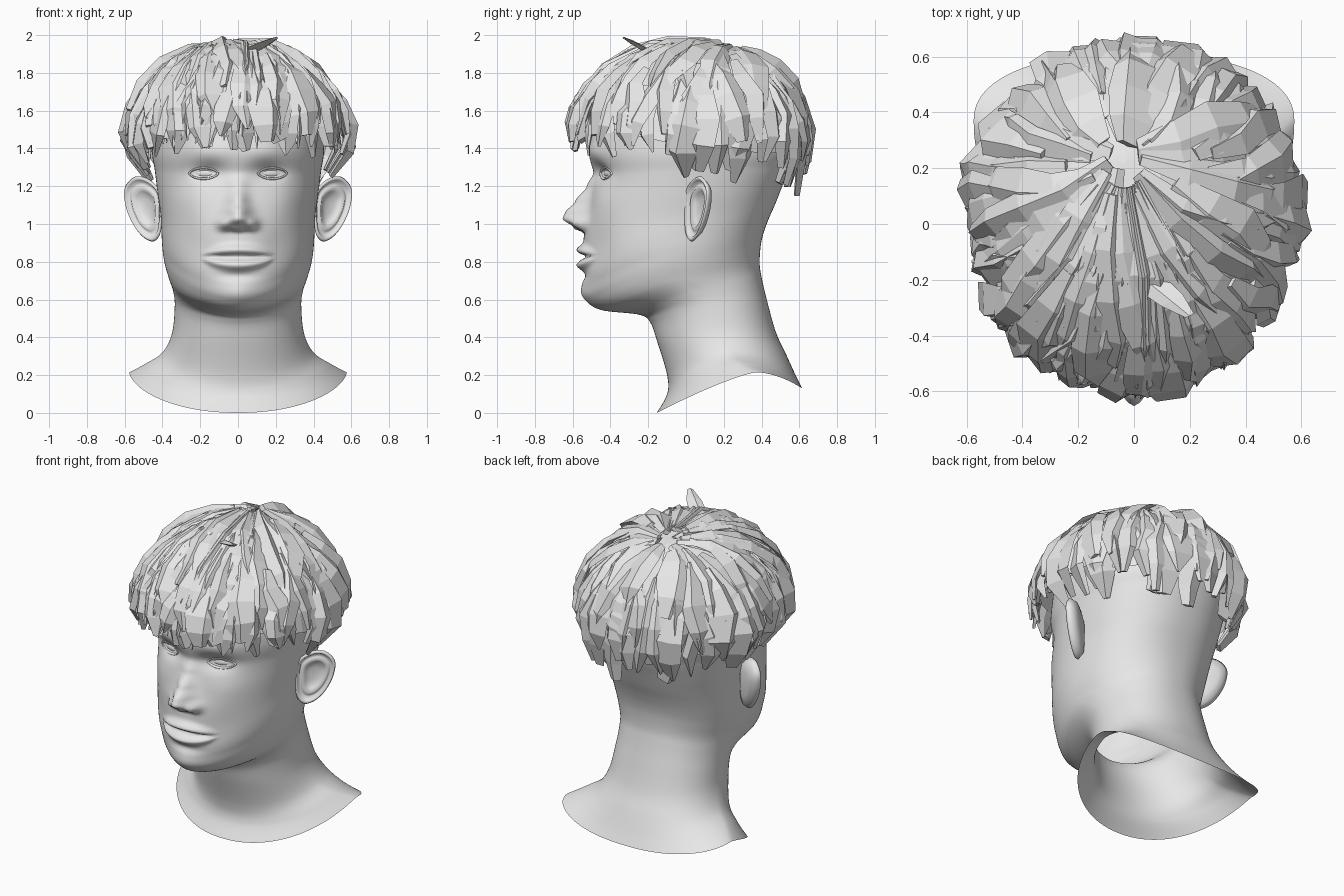
import bpy, bmesh, random
from math import sin, cos, pi, exp, radians, sqrt
from mathutils import Vector
from mathutils.bvhtree import BVHTree

random.seed(11)
uni = random.uniform
cube = bpy.data.objects.get("Cube")
if cube:
    bpy.data.objects.remove(cube, do_unlink=True)

GREY = (0.8, 0.8, 0.8, 1)
clay = bpy.data.materials.new("clay_grey")
clay.use_nodes = True
clay.diffuse_color = GREY
clay.node_tree.nodes["Principled BSDF"].inputs["Base Color"].default_value = GREY


def finish(bm, name, smooth):
    bmesh.ops.recalc_face_normals(bm, faces=bm.faces)
    for f in bm.faces:
        f.smooth = smooth
    mesh = bpy.data.meshes.new(name)
    bm.to_mesh(mesh)
    mesh.materials.append(clay)
    obj = bpy.data.objects.new(name, mesh)
    bpy.context.collection.objects.link(obj)


def spline(pts, steps, closed=False):
    """Catmull-Rom through tuples of any length."""
    n, out = len(pts), []
    pick = (lambda i: pts[i % n]) if closed else (lambda i: pts[max(0, min(n - 1, i))])
    for i in range(n if closed else n - 1):
        for k in range(steps):
            t = k / steps
            out.append(tuple(
                b + 0.5 * t * (c - a + t * (2*a - 5*b + 4*c - d + t * (3*(b - c) + d - a)))
                for a, b, c, d in zip(pick(i - 1), pick(i), pick(i + 1), pick(i + 2))))
    if not closed:
        out.append(tuple(pts[-1]))
    return out


def loft(bm, rings, cap_start=False, cap_end=False):
    rows = [[bm.verts.new(p) for p in ring] for ring in rings]
    n = len(rows[0])
    for a, b in zip(rows, rows[1:]):
        for i in range(n):
            j = (i + 1) % n
            bm.faces.new((a[i], a[j], b[j], b[i]))
    if cap_start:
        bm.faces.new(rows[0])
    if cap_end:
        bm.faces.new(rows[-1])


def ramp(x, pts):
    if x <= pts[0][0] or x >= pts[-1][0]:
        return 0
    for (a, u), (b, v) in zip(pts, pts[1:]):
        if x <= b:
            t = (x - a) / (b - a)
            return u + (v - u) * t * t * (3 - 2 * t)


def bump(x, z, cx, cz, sx, sz):
    return exp(-((x - cx) / sx) ** 2 - ((z - cz) / sz) ** 2)


# Neck and head rings: front y, front z, back y, back z, half width, side z, side y
RINGS = [
    (-.155, 0, .615, .13, .575, .215, .37), (-.1, .1, .58, .2, .49, .26, .29),
    (-.1, .2, .53, .31, .4, .32, .23), (-.15, .37, .475, .43, .35, .42, .18),
    (-.19, .48, .425, .61, .335, .56, .12), (-.25, .52, .4, .72, .342, .64, .05),
    (-.45, .545, .39, .79, .365, .71, -.04), (-.53, .6, .395, .88, .388, .79, -.06),
    (-.545, .68, .41, .95, .4, .87, -.05), (-.54, .8, .435, 1.02, .405, .95, -.03),
    (-.54, .95, .47, 1.1, .41, 1.05, 0), (-.515, 1.1, .51, 1.2, .425, 1.16, .02),
    (-.49, 1.25, .55, 1.3, .44, 1.28, .03), (-.51, 1.4, .58, 1.42, .455, 1.41, .04),
    (-.45, 1.68, .53, 1.68, .43, 1.68, .04), (-.34, 1.79, .42, 1.79, .35, 1.79, .04),
    (-.18, 1.86, .26, 1.86, .2, 1.86, .04), (.02, 1.88, .06, 1.88, .02, 1.88, .04)]
NOSE = [(.95, 0), (.98, .06), (1.03, .125), (1.06, .118), (1.12, .075), (1.2, .03), (1.28, 0)]


def features(x, z):
    """How far the face comes forward at x, z."""
    ax = abs(x)
    wide = .048 + .022 * max(0, 1 - abs(z - 1) / .15)
    d = ramp(z, NOSE) * exp(-(ax / wide) ** 2)
    d += .045 * bump(ax, z, .075, 1, .03, .03)               # nostril wings
    d -= .012 * bump(ax, z, .04, .968, .02, .012)            # nostrils
    d -= .04 * bump(ax, z, .16, 1.275, .09, .05)             # eye sockets
    d += .014 * bump(ax, z, .17, 1.39, .13, .05)             # brows
    d += .016 * bump(ax, z, .27, 1.12, .1, .1)               # cheekbones
    d -= .012 * bump(ax, z, .22, .9, .09, .1)                # cheek hollows
    # Lips thin out and meet at the corners
    full = sqrt(max(0, 1 - (ax / .185) ** 2))
    off = (z - .828) / max(.3, full)
    d += .04 * full * (bump(0, off, 0, .035, 1, .026) + bump(0, off, 0, -.045, 1, .028))
    d -= .02 * full * bump(0, off, 0, 0, 1, .011)
    d -= .012 * bump(ax, z, 0, .725, .1, .025)               # groove over the chin
    d += .012 * bump(ax, z, 0, .64, .1, .05)                 # chin
    return d


def head_ring(r, n=144):
    fy, fz, by, bz, w, sz, yc = r
    square = 2.1 - .35 * bump(0, fz, 0, .6, 1, .14)          # pointed at the chin
    ring = []
    for i in range(n):
        a = 2 * pi * i / n
        s, c = sin(a), cos(a)
        e = 2 / (square if c > 0 else 2.25)
        k = abs(c) ** e
        x = w * abs(s) ** e * (1 if s > 0 else -1)
        end_y, end_z = (fy, fz) if c > 0 else (by, bz)
        z = sz + (end_z - sz) * k ** (1.25 if c > 0 else 1.8)
        y = yc + (end_y - yc) * k
        if c > 0 and z > .55:
            y -= features(x, z) * k
        ring.append((x, y, z))
    return ring


bm = bmesh.new()
loft(bm, [head_ring(r) for r in spline(RINGS, 13)], cap_end=True)
face = BVHTree.FromBMesh(bm)
finish(bm, "head_and_neck", True)


def face_y(x, z):
    return face.ray_cast(Vector((x, -2, z)), Vector((0, 1, 0)))[0].y


# Ear outline in x and z
EAR = [(.41, 1.16), (.47, 1.235), (.545, 1.25), (.6, 1.19), (.592, 1.09),
       (.55, .99), (.495, .925), (.44, .91), (.405, .98)]
# Ear shell steps: scale about the middle, offset toward the front
SHELL = [(.5, -.045), (.85, -.03), (1, 0), (.95, .012), (.87, .006),
         (.8, -.014), (.7, -.01), (.62, 0), (.5, -.02), (.25, -.03)]

for side, label in ((1, "left"), (-1, "right")):
    bm = bmesh.new()
    outline = spline(EAR, 5, closed=True)
    rings = []
    for s, d in SHELL:
        ring = []
        for x, z in outline:
            u, v = .5 + (x - .5) * s, 1.09 + (z - 1.09) * s
            ring.append((side * (u + d * .5), .01 + .6 * (u - .42) - d * .86, v))
        rings.append(ring)
    loft(bm, rings, True, True)
    finish(bm, label + "_ear", True)

    # Eyeball and thin lid rim
    ex, ez = side * .182, 1.268
    bm = bmesh.new()
    bmesh.ops.create_uvsphere(bm, u_segments=24, v_segments=14, radius=1)
    for v in bm.verts:
        x, y, z = v.co
        v.co = (ex + .074 * x, face_y(ex, ez) + .018 + .026 * y + side * .025 * x, ez + .027 * z)
    finish(bm, label + "_eye", True)
    bm = bmesh.new()
    rings, grow = [], .006
    for i in range(32):
        a = 2 * pi * i / 32
        ring = []
        for k in range(6):
            b = 2 * pi * k / 6
            x = ex + (.076 + grow * cos(b)) * cos(a)
            z = ez + (.029 + grow * cos(b)) * sin(a) * abs(sin(a)) ** .3
            ring.append((x, face_y(x, z) + grow * sin(b), z))
        rings.append(ring)
    loft(bm, rings + rings[:1])
    bmesh.ops.remove_doubles(bm, verts=bm.verts, dist=.0001)
    finish(bm, label + "_eyelids", True)


# Hair: phi runs round from the front, th runs down from a crown set behind the middle
def hair_point(phi, th, grow=1):
    low = max(0, th - pi / 2)
    r = sin(min(th, pi / 2))
    u = r * sin(phi) - .08 * (1 - r) ** 2
    v = -r * cos(phi) + .38 * (1 - r) ** 2
    rise = sqrt(max(0, 1 - u * u - v * v)) if not low else -low
    grow *= 1 - low * (.1 + .5 * sin(phi) ** 2)
    return Vector((.59 * u * grow, .02 + .635 * v * grow, 1.42 + .55 * rise))


def tip(phi):
    """Lowest th of the hairline: short in front, long at the nape."""
    return 1.56 + .1 * sin(phi) ** 2 + .16 * (1 - cos(phi))


def lock(bm, phi, th0, th1, width, thick, swirl=0, grow=1, lift=0, blunt=.1):
    n, rings = 4, []
    taper = (.4, .85, 1.05, .85, blunt)
    path = [hair_point(phi + swirl * (1 - i / n) ** 1.5 + uni(-.04, .04),
                       th0 + (th1 - th0) * i / n, grow + lift * sin(2.4 * i / n))
            for i in range(n + 1)]
    lean, roll = uni(-.6, .6), uni(-.35, .35)
    for i, p in enumerate(path):
        t = (path[min(n, i + 1)] - path[max(0, i - 1)]).normalized()
        out = (p - Vector((0, .05, 1.35))).normalized()
        across = t.cross(out).normalized()
        up = across.cross(t).normalized()
        across = (across + up * roll) * width * taper[i]
        up *= thick * (.3 + .7 * taper[i])
        rings.append([p - across, p + across * lean + up, p + across, p - up * .6])
    loft(bm, rings, True, True)


# Scalp layer under the locks
bm = bmesh.new()
loft(bm, [[hair_point(2 * pi * i / 28, (tip(2 * pi * i / 28) - .28) * max(.02, k / 7), .93)
           - Vector((0, 0, .025)) for i in range(28)] for k in range(8)], cap_start=True)
finish(bm, "hair_base", False)

# Layers: name, count, start th, end as share of the hairline, width, size of swirl
LAYERS = [("hair_lower_locks", 46, .85, 1, .075, .15), ("hair_middle_locks", 34, .55, .88, .085, .25),
          ("hair_crown_locks", 24, .15, .68, .085, .4)]
for level, (name, count, start, end, width, swirl) in enumerate(LAYERS):
    bm = bmesh.new()
    for i in range(count):
        phi = 2 * pi * (i + uni(-.45, .45)) / count
        lock(bm, phi, start + uni(-.1, .15), tip(phi) * (end + uni(-.09, .05)),
             width * uni(.55, 1.4), uni(.02, .05), uni(-swirl, swirl),
             .97 + .005 * level, uni(-.02, .07), uni(.03, .45))
    finish(bm, name, False)

# Long thin fringe strands sweeping forward from the crown
bm = bmesh.new()
for i in range(22):
    phi = radians(-58 + 4.4 * i) + uni(-.04, .04)
    lock(bm, phi, .12, tip(phi) * uni(.88, 1.04), uni(.025, .055), uni(.018, .035),
         uni(.1, .5), .985, uni(0, .05), .05)
finish(bm, "hair_fringe", False)

# Loose tufts: long nape locks and one stray on top
bm = bmesh.new()
for deg, drop in ((172, .18), (150, .06), (205, .08)):
    lock(bm, radians(deg), 1.2, tip(pi) + drop, .08, .03, 0, .95, 0, .5)
root, end = Vector((.04, -.2, 1.91)), Vector((.2, -.33, 1.985))
corners = [Vector(o) for o in ((-.05, -.02, 0), (0, 0, .02), (.05, .03, 0), (0, .03, -.03))]
loft(bm, [[p + o * s for o in corners]
          for p, s in ((root, 1), (root.lerp(end, .6), .8), (end, .3))], True, True)
finish(bm, "hair_tufts", False)
